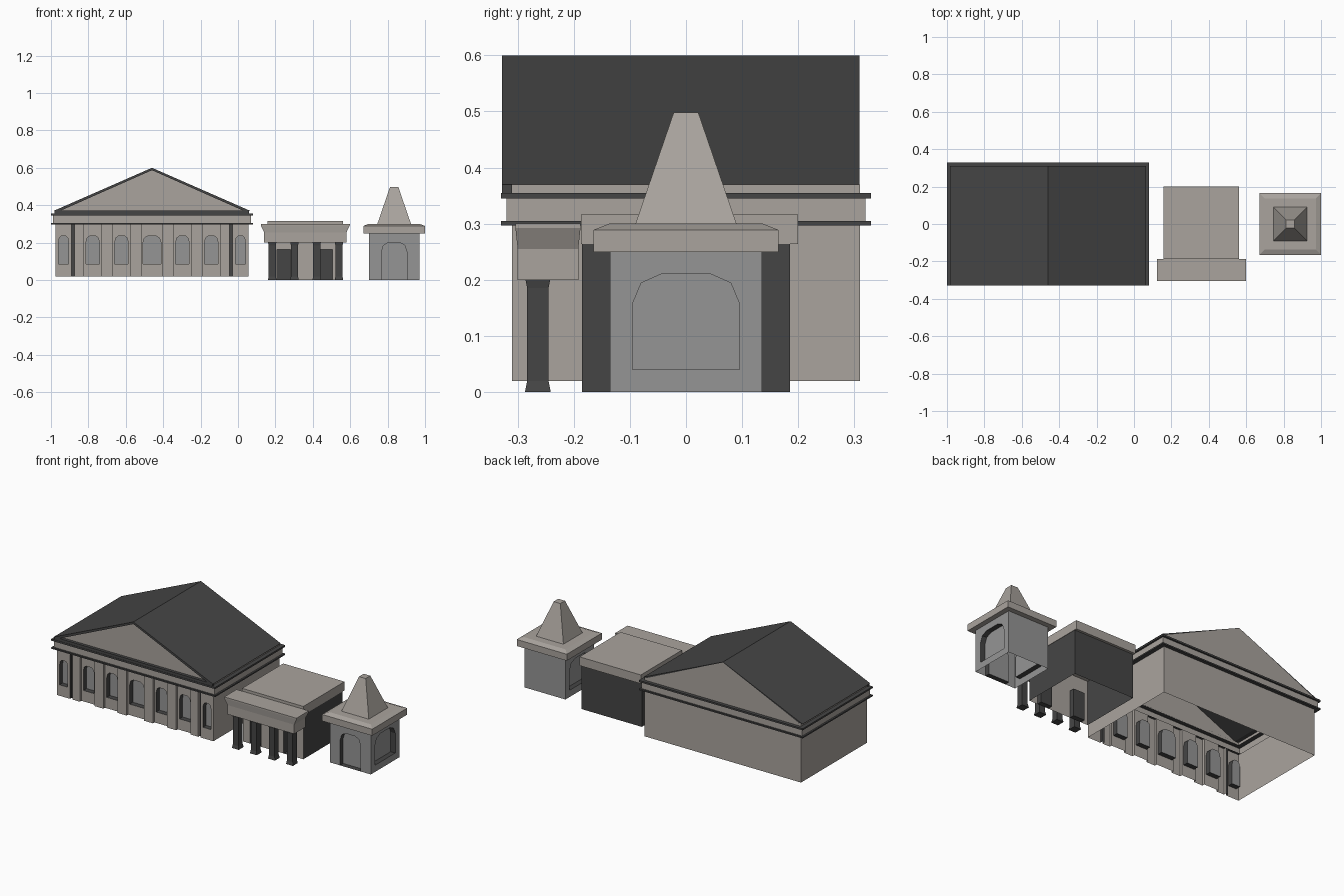
import bpy

if "Cube" in bpy.data.objects:
    bpy.data.objects.remove(bpy.data.objects["Cube"])


def material(name, c):
    m = bpy.data.materials.new(name)
    m.diffuse_color = (*c, 1)
    m.use_nodes = True
    m.node_tree.nodes["Principled BSDF"].inputs["Base Color"].default_value = m.diffuse_color
    return m


MATS = [material("stone", (0.40, 0.37, 0.34)),
        material("dark_slate", (0.06, 0.06, 0.06)),
        material("grey_wall", (0.30, 0.30, 0.30))]
STONE, DARK, GREY = 0, 1, 2


def build(name, faces):
    """faces: list of (points, material index)"""
    verts, polys, ids = [], [], {}
    for pts, _ in faces:
        poly = []
        for p in pts:
            k = tuple(round(c, 4) for c in p)
            if k not in ids:
                ids[k] = len(verts)
                verts.append(k)
            poly.append(ids[k])
        polys.append(poly)
    me = bpy.data.meshes.new(name)
    me.from_pydata(verts, [], polys)
    for m in MATS:
        me.materials.append(m)
    for p, f in zip(me.polygons, faces):
        p.material_index = f[1]
    ob = bpy.data.objects.new(name, me)
    bpy.context.collection.objects.link(ob)
    return ob


def loft(cx, cy, rings, mats, top=True, bottom=False):
    """Stack of rectangles (half x, half y, z) joined into a shell."""
    loops = [[(cx + a * hx, cy + b * hy, z) for a, b in ((-1, -1), (1, -1), (1, 1), (-1, 1))]
             for hx, hy, z in rings]
    faces = []
    for i in range(len(loops) - 1):
        lo, hi = loops[i], loops[i + 1]
        m = mats[i] if isinstance(mats, list) else mats
        for k in range(4):
            n = (k + 1) % 4
            faces.append(([lo[k], lo[n], hi[n], hi[k]], m))
    last = mats[-1] if isinstance(mats, list) else mats
    if top:
        faces.append((loops[-1], last))
    if bottom:
        faces.append((loops[0][::-1], last))
    return faces


def box(x0, x1, y0, y1, z0, z1, m):
    hx, hy = (x1 - x0) / 2, (y1 - y0) / 2
    return loft((x0 + x1) / 2, (y0 + y1) / 2, [(hx, hy, z0), (hx, hy, z1)], m, True, True)


def arch(c, w, zb, zt, rise):
    half = [(w, zb), (w, zt - rise), (w * .84, zt - rise * .3), (w * .47, zt)]
    return [(c - u, z) for u, z in half] + [(c + u, z) for u, z in reversed(half)]


def bay(at, u0, u1, z0, z1, hole, depth, wall, reveal, pane):
    """Wall panel with a recessed opening; at(u, inward, z) gives the 3D point."""
    zb = hole[0][1]
    ring = [(u0, zb)] + hole + [(u1, zb), (u1, z1), (u0, z1)]
    faces = [([at(u, 0, z) for u, z in ring], wall)]
    if zb > z0:
        faces.append(([at(u0, 0, z0), at(u1, 0, z0), at(u1, 0, zb)]
                      + [at(hole[-1][0], 0, zb), at(hole[0][0], 0, zb), at(u0, 0, zb)], wall))
    for a, b in zip(hole, hole[1:] + hole[:1]):
        faces.append(([at(a[0], depth, a[1]), at(b[0], depth, b[1]),
                       at(b[0], 0, b[1]), at(a[0], 0, a[1])], reveal))
    faces.append(([at(u, depth, z) for u, z in reversed(hole)], pane))
    return faces


# ---- Main hall: arcaded front with pilasters ----
CX, Z0, Z1, FRONT, BACK = -0.46, 0.02, 0.297, -0.31, -0.295


def front_at(y):
    return lambda u, d, z: (CX + u, y + d, z)


faces = []
bays = [(0, .057, .048, BACK), (.163, .047, .036, BACK),
        (.317, .048, .036, BACK), (.4725, .0425, .027, FRONT)]
for c, half, w, y in bays:
    for s in ((1,) if c == 0 else (-1, 1)):
        faces += bay(front_at(y), s * c - half, s * c + half, Z0, Z1,
                     arch(s * c, w, .085, .235, .035), .03, STONE, DARK, GREY)


def vertical(p, q, m):
    return ([(*p, Z0), (*q, Z0), (*q, Z1), (*p, Z1)], m)


for a, b in ((.057, .116), (.21, .269), (.365, .415)):
    for l, r in ((a, b), (-b, -a)):
        l, r = CX + l, CX + r
        faces += [vertical((l, BACK), (l, FRONT), STONE), vertical((l, FRONT), (r, FRONT), STONE),
                  vertical((r, FRONT), (r, BACK), STONE)]
# narrow dark grooves beside the end bays
for l, r in ((.415, .43), (-.43, -.415)):
    l, r = CX + l, CX + r
    faces += [vertical((l, BACK), (r, BACK), DARK), vertical((l, FRONT), (l, BACK), DARK),
              vertical((r, BACK), (r, FRONT), DARK)]
build("hall_front_wall", faces)

L, R = CX - .515, CX + .515
build("hall_walls", [vertical((R, -.31), (R, .31), STONE), vertical((R, .31), (L, .31), STONE),
                     vertical((L, .31), (L, -.31), STONE)])

# Entablature bands
build("hall_entablature", loft(CX, 0, [
    (.515, .295, .297), (.54, .33, .297), (.54, .33, .305), (.53, .32, .305), (.53, .32, .345),
    (.54, .33, .345), (.54, .33, .355), (.515, .31, .355), (.515, .31, .37)],
    [DARK, DARK, DARK, STONE, DARK, DARK, DARK, STONE], top=False))
build("pediment_ledge", box(CX - .52, CX + .52, -.328, -.31, .355, .371, DARK))

# Gable roof and pediments
prof = [(-.525, .37), (-.49, .37), (0, .587), (.49, .37), (.525, .37), (0, .6)]
f = [(CX + x, -.328) for x, z in prof]
faces = []
for (x0, z0), (x1, z1) in zip(prof, prof[1:] + prof[:1]):
    faces.append(([(CX + x0, .309, z0), (CX + x1, .309, z1),
                   (CX + x1, -.328, z1), (CX + x0, -.328, z0)][::-1], DARK))
for a, b, c, d in ((0, 1, 2, 5), (5, 2, 3, 4)):
    q = [prof[i] for i in (a, b, c, d)]
    faces.append(([(CX + x, -.328, z) for x, z in q], DARK))
    faces.append(([(CX + x, .309, z) for x, z in reversed(q)], DARK))
build("hall_roof", faces)
build("pediments", [
    ([(L, -.31, .365), (R, -.31, .365), (CX, -.31, .594)], STONE),
    ([(R, .31, .365), (L, .31, .365), (CX, .31, .598)], STONE)])

# ---- Portico building ----
X0, X1, PY = .162, .56, .185
faces = []
for a, b in (((X1, -PY), (X1, PY)), ((X1, PY), (X0, PY)), ((X0, PY), (X0, -PY))):
    faces.append(([(*a, 0), (*b, 0), (*b, .265), (*a, .265)], DARK))
for u0, u1, c in ((X0, .361, .245), (.361, X1, .468)):
    door = [(c - .037, 0), (c - .037, .163), (c + .037, .163), (c + .037, 0)]
    faces += bay(lambda u, d, z: (u, -PY + d, z), u0, u1, 0, .265, door, .03, STONE, DARK, DARK)
build("portico_walls", faces)
build("portico_roof_slab", box(.158, .562, -.187, .2, .264, .316, STONE))
build("portico_entablature", loft(.36, -.246, [
    (.22, .054, .2), (.22, .054, .255), (.238, .058, .292), (.238, .058, .3)], STONE, True, True))
for i in range(4):
    build(f"portico_column_{i + 1}", loft(.183 + .119 * i, -.264, [
        (.023, .023, 0), (.019, .019, .02), (.019, .019, .185), (.022, .022, .2)], DARK, True, True))

# ---- Tower ----
TX, H = .835, .135
faces = bay(lambda u, d, z: (TX + u, -H + d, z), -H, H, 0, .25,
            arch(0, .068, 0, .2, .05), .03, GREY, DARK, GREY)
side = arch(0, .095, .04, .21, .052)
faces += bay(lambda u, d, z: (TX + H - d, u, z), -H, H, 0, .25, side, .03, GREY, DARK, GREY)
faces += bay(lambda u, d, z: (TX - H + d, -u, z), -H, H, 0, .25, side, .03, GREY, DARK, GREY)
faces.append(([(TX + H, H, 0), (TX - H, H, 0), (TX - H, H, .25), (TX + H, H, .25)], GREY))
build("tower_walls", faces)
build("tower_cornice_and_spire", loft(TX, 0, [
    (.135, .135, .25), (.165, .165, .25), (.165, .165, .289), (.137, .137, .3),
    (.09, .09, .3), (.022, .022, .498)], STONE))
